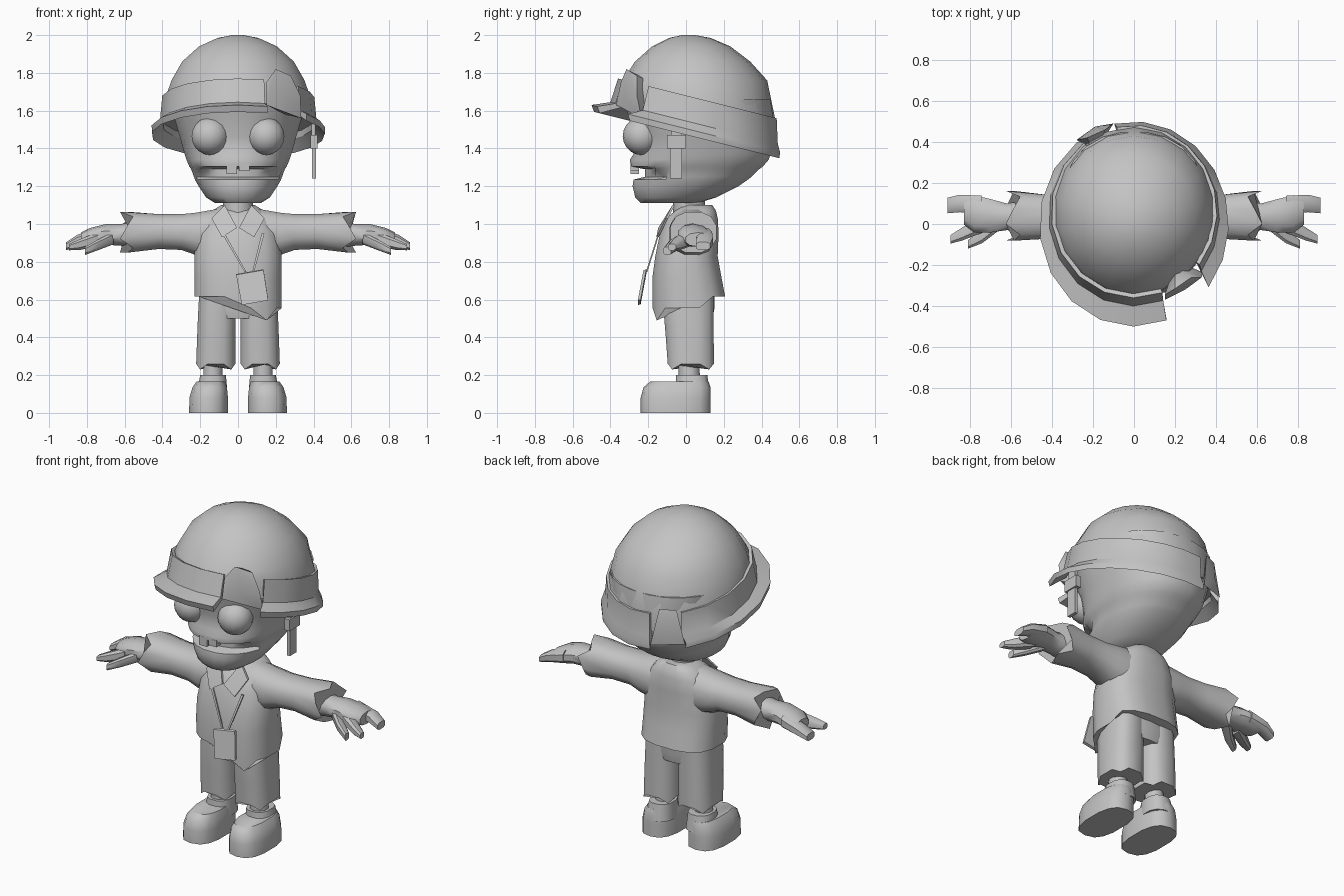
import bpy, bmesh
from math import sin, cos, pi, radians
from mathutils import Vector

if "Cube" in bpy.data.objects:
    bpy.data.objects.remove(bpy.data.objects["Cube"])

GREY = (0.55, 0.55, 0.55, 1)
grey = bpy.data.materials.new("plain_grey")
grey.use_nodes = True
grey.diffuse_color = GREY
grey.node_tree.nodes["Principled BSDF"].inputs["Base Color"].default_value = GREY


def finish(name, bm, angle=42):
    bmesh.ops.recalc_face_normals(bm, faces=bm.faces)
    mesh = bpy.data.meshes.new(name)
    bm.to_mesh(mesh)
    bm.free()
    ob = bpy.data.objects.new(name, mesh)
    bpy.context.collection.objects.link(ob)
    mesh.materials.append(grey)
    bpy.ops.object.select_all(action='DESELECT')
    ob.select_set(True)
    bpy.context.view_layer.objects.active = ob
    bpy.ops.object.shade_smooth_by_angle(angle=radians(angle))
    return ob


def power(v, p):
    return abs(v) ** p * (1 if v >= 0 else -1)


def loft(name, rows, axis="z", n=12, p=1.0, side=1, shape=None):
    """Each row: place on axis, centre u, half width u, low v, high v."""
    bm = bmesh.new()
    rings = []
    for k, (t, c, half, lo, hi) in enumerate(rows):
        ring = []
        for i in range(n):
            a = 2 * pi * (i + 0.5) / n
            u = c + half * power(cos(a), p)
            v = (lo + hi) / 2 + (hi - lo) / 2 * power(sin(a), p)
            co = Vector((u, v, t) if axis == "z" else (t, u, v))
            if shape:
                co = shape(co, k, i)
            co.x *= side
            ring.append(bm.verts.new(co))
        rings.append(ring)
    for a, b in zip(rings, rings[1:]):
        for i in range(n):
            j = (i + 1) % n
            bm.faces.new((a[i], a[j], b[j], b[i]))
    bm.faces.new(rings[0])
    bm.faces.new(rings[-1])
    return finish(name, bm)


def hull(name, points, angle=30):
    bm = bmesh.new()
    for p in points:
        bm.verts.new(p)
    bmesh.ops.convex_hull(bm, input=bm.verts)
    return finish(name, bm, angle)


def box(name, lo, hi):
    return hull(name, [(x, y, z) for x in (lo[0], hi[0])
                       for y in (lo[1], hi[1]) for z in (lo[2], hi[2])])


def plate(name, corners, offset):
    """Thin slab from flat corners and an offset vector."""
    off = Vector(offset)
    return hull(name, [Vector(c) for c in corners] + [Vector(c) + off for c in corners])


# Mouth opening is cut back only in the middle of the face
def mouth(co, k, i):
    if k in (4, 5) and co.y < -.1 and abs(co.x) < .2:
        co.y += .06
    return co


# Head with chin, open mouth and brow
loft("head", [
    (1.11, 0, .12, -.24, .06), (1.14, 0, .17, -.27, .16), (1.2, 0, .21, -.285, .28),
    (1.235, 0, .23, -.28, .33), (1.25, 0, .235, -.28, .35), (1.29, 0, .25, -.28, .39),
    (1.305, 0, .26, -.295, .41), (1.34, 0, .275, -.3, .44), (1.37, 0, .285, -.28, .45),
    (1.46, 0, .31, -.285, .465), (1.56, 0, .34, -.305, .465), (1.66, 0, .36, -.33, .45)],
    n=24, p=.88, shape=mouth)
for s in (1, -1):
    bm = bmesh.new()
    bmesh.ops.create_uvsphere(bm, u_segments=14, v_segments=10, radius=.1)
    bmesh.ops.translate(bm, verts=bm.verts, vec=(s * .148, -.235, 1.465))
    finish("left_eye" if s > 0 else "right_eye", bm)
box("long_tooth", (-.06, -.295, 1.265), (-.005, -.25, 1.32))
box("short_tooth", (.005, -.295, 1.28), (.06, -.25, 1.32))


# Helmet dome, its lower edge sloping to the back
def slope(co, k, i):
    if k < 2:
        co.z -= .24 * co.y
    return co


loft("helmet_dome", [
    (1.56, 0, .398, -.35, .472), (1.66, 0, .392, -.345, .474), (1.76, 0, .358, -.335, .43),
    (1.86, 0, .3, -.27, .34), (1.94, 0, .21, -.18, .235), (1.985, 0, .11, -.09, .13),
    (2.0, 0, .03, -.02, .05)], n=18, shape=slope)


# Helmet band and brim in two torn pieces
def brim(name, start, end, steps=8):
    section = [(1.675, .385, -.34, .46), (1.68, .405, -.36, .482), (1.545, .417, -.4, .488),
               (1.505, .462, -.5, .5), (1.472, .46, -.487, .497), (1.53, .4, -.37, .455)]
    bm = bmesh.new()
    cuts = []
    for i in range(steps + 1):
        a = radians(start + (end - start) * i / steps)
        cut = []
        for z, half, lo, hi in section:
            y = (lo + hi) / 2 + (hi - lo) / 2 * sin(a)
            cut.append(bm.verts.new((half * cos(a), y, z - .25 * y)))
        cuts.append(cut)
    m = len(section)
    for a, b in zip(cuts, cuts[1:]):
        for i in range(m):
            bm.faces.new((a[i], a[(i + 1) % m], b[(i + 1) % m], b[i]))
    bm.faces.new(cuts[0])
    bm.faces.new(cuts[-1])
    finish(name, bm, 30)


brim("helmet_brim_right", 127, 290)
brim("helmet_brim_left", -38, 102)
hull("front_torn_flap", [(.2, -.315, 1.82), (.28, -.26, 1.785), (.15, -.345, 1.75),
                         (.15, -.37, 1.63), (.33, -.26, 1.68), (.335, -.235, 1.56),
                         (.25, -.32, 1.66), (.25, -.2, 1.58), (.2, -.2, 1.76)], 60)
hull("back_torn_flap", [(-.14, .46, 1.6), (-.23, .42, 1.6), (-.1, .49, 1.38),
                        (-.28, .41, 1.4), (-.19, .475, 1.46), (-.19, .35, 1.5)], 60)

# Hanging chin strap
box("strap_clip", (.385, -.1, 1.4), (.42, 0, 1.47))
box("strap_end", (.392, -.085, 1.24), (.412, -.02, 1.41))
box("strap_top", (.39, -.08, 1.46), (.41, -.02, 1.53))

loft("neck", [(1.02, 0, .085, -.07, .1), (1.2, 0, .08, -.07, .1)], n=10)


# Shirt with a ragged hem
def hem(co, k, i):
    if k == 0:
        if co.x > .05 and co.y < .1:
            co.z -= .06
        if co.y < -.1 and .1 < co.x < .2:
            co.z = .49
    return co


loft("shirt", [
    (.615, 0, .235, -.18, .21), (.72, 0, .235, -.18, .19), (.83, 0, .235, -.165, .17),
    (.95, 0, .22, -.14, .175), (1.03, 0, .18, -.105, .17), (1.07, 0, .14, -.06, .16),
    (1.1, 0, .09, -.02, .14)], n=16, p=.75, shape=hem)


# Ragged cuffs for sleeves and trousers
def cuff(co, k, i):
    if k == 4:
        co.x += .04 if i % 3 == 0 else -.03 if i % 3 == 1 else 0
    return co


def ragged(co, k, i):
    if k == 0 and i % 3 == 1:
        co.z -= .03
    return co


for s in (1, -1):
    tag = "left_" if s > 0 else "right_"
    loft(tag + "sleeve", [
        (.1, .03, .12, .8, 1.085), (.23, .03, .12, .835, 1.062),
        (.3, .03, .11, .86, 1.055), (.42, .035, .11, .865, 1.055),
        (.585, .04, .125, .845, 1.068)], "x", 12, .85, s, cuff)
    loft(tag + "hand", [
        (.5, .04, .085, .87, 1.02), (.62, .035, .068, .885, 1.0),
        (.7, .04, .085, .89, 1.0), (.78, .05, .095, .88, .98),
        (.83, .065, .07, .88, .955)], "x", 10, .9, s)
    loft(tag + "fingers", [
        (.74, .095, .045, .9, .98), (.85, .1, .045, .88, .945),
        (.91, .09, .04, .86, .905)], "x", 8, .7, s)
    loft(tag + "small_finger", [
        (.74, 0, .045, .88, .96), (.84, -.05, .033, .86, .92),
        (.895, -.075, .022, .86, .895)], "x", 8, .7, s)
    loft(tag + "thumb", [
        (.66, .01, .045, .89, .96), (.74, -.06, .035, .86, .92),
        (.81, -.1, .022, .835, .88)], "x", 8, .7, s)
    # Legs and shoes
    loft(tag + "trouser_leg", [
        (.26, .118, .106, -.1, .15), (.4, .115, .104, -.11, .15),
        (.52, .112, .102, -.12, .15), (.66, .106, .1, -.12, .15)],
        "z", 12, .7, s, ragged)
    loft(tag + "ankle", [(.14, .135, .055, -.04, .075), (.3, .13, .05, -.04, .07)],
         "z", 10, 1, s)
    loft(tag + "shoe", [
        (0, .156, .105, -.24, .13), (.08, .155, .104, -.24, .13),
        (.135, .15, .093, -.225, .13), (.165, .144, .078, -.19, .12)], "z", 14, .75, s)
    loft(tag + "shoe_top", [
        (.1, .138, .085, -.06, .13), (.2, .132, .07, -.055, .115)], "z", 12, .8, s)
    # Collar and lanyard
    plate(tag + "lapel", [(s * .07, -.06, 1.1), (s * .14, -.095, 1.03),
                          (s * .085, -.145, .93), (s * .005, -.135, .98)], (0, -.012, 0))
    plate(tag + "lanyard", [(.035 + s * .105, -.14, .95), (.02 + s * .105, -.14, .95),
                            (.055 + s * .02, -.205, .745), (.065 + s * .02, -.205, .745)],
          (0, -.008, 0))

loft("hips", [(.5, 0, .19, -.11, .14), (.55, 0, .212, -.12, .15), (.7, 0, .21, -.12, .15)],
     n=14, p=.7)
plate("badge", [(-.01, -.21, .735), (.135, -.21, .76), (.16, -.24, .6), (.02, -.24, .575)],
      (0, -.015, -.004))
